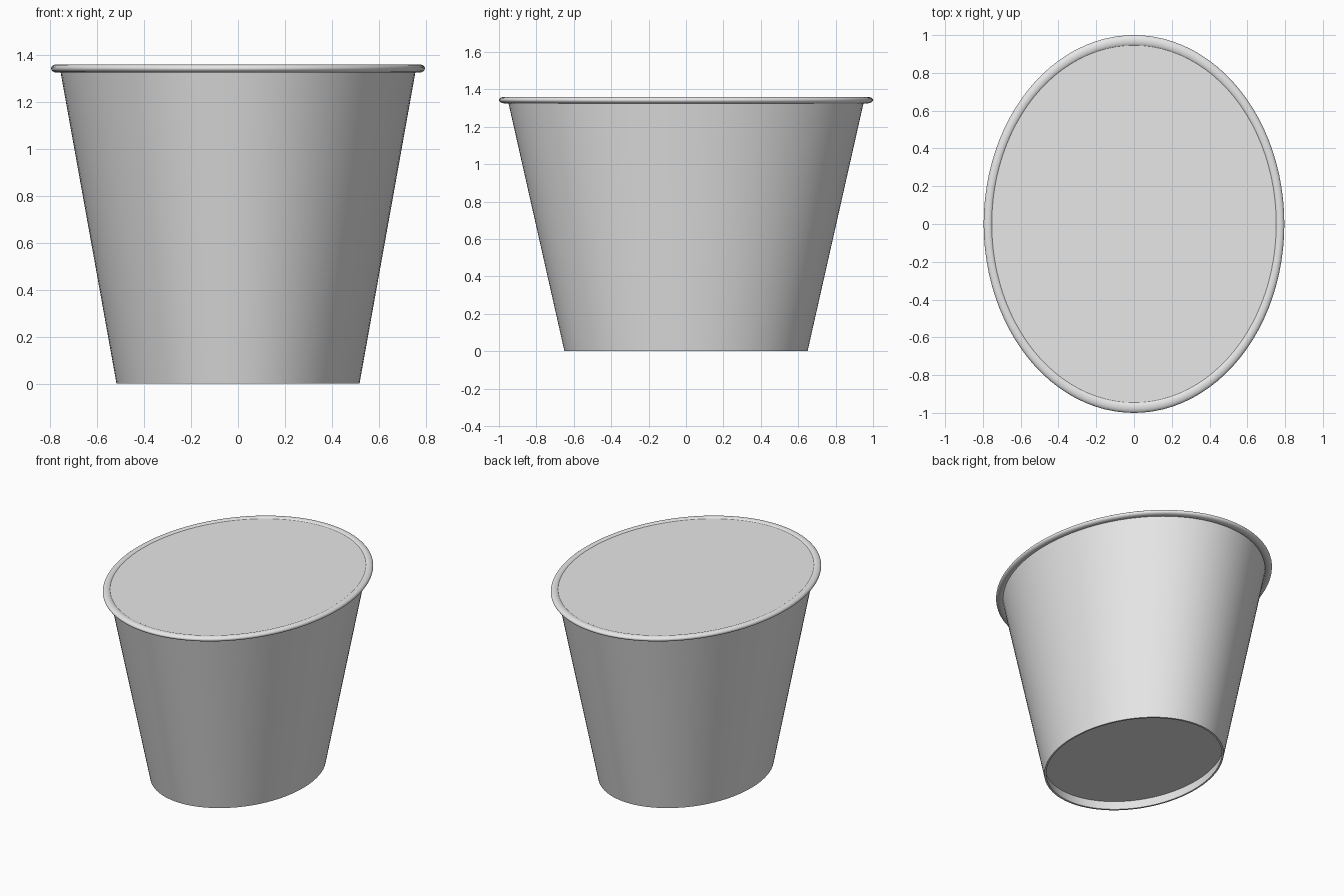
import bpy
import math

cube = bpy.data.objects.get("Cube")
if cube:
    bpy.data.objects.remove(cube, do_unlink=True)

SEGMENTS = 96
OVAL = 0.796          # width of the oval relative to its length
HEIGHT = 1.36
WALL = 0.014

grey = bpy.data.materials.new("light grey")
grey.use_nodes = True
grey.diffuse_color = (0.8, 0.8, 0.8, 1)
grey.node_tree.nodes["Principled BSDF"].inputs["Base Color"].default_value = (0.8, 0.8, 0.8, 1)


def oval_lathe(name, profile, closed=False, cap=False):
    """Sweep a (radius, z) profile round an oval; cap fills the only ring."""
    n = len(profile)
    verts = []
    for radius, z in profile:
        for i in range(SEGMENTS):
            a = math.tau * i / SEGMENTS
            verts.append((OVAL * radius * math.cos(a), radius * math.sin(a), z))
    faces = []
    for j in range(n if closed else n - 1):
        k = (j + 1) % n
        for i in range(SEGMENTS):
            i2 = (i + 1) % SEGMENTS
            faces.append((j * SEGMENTS + i, j * SEGMENTS + i2,
                          k * SEGMENTS + i2, k * SEGMENTS + i))
    if cap:
        faces.append(tuple(range((n - 1) * SEGMENTS, n * SEGMENTS)))
        faces.append(tuple(reversed(range(SEGMENTS))))
    mesh = bpy.data.meshes.new(name)
    mesh.from_pydata(verts, [], faces)
    mesh.materials.append(grey)
    obj = bpy.data.objects.new(name, mesh)
    bpy.context.collection.objects.link(obj)
    bpy.ops.object.select_all(action='DESELECT')
    obj.select_set(True)
    bpy.context.view_layer.objects.active = obj
    bpy.ops.object.shade_smooth_by_angle(angle=math.radians(35))
    return obj


def wall_radius(z):
    """Outer radius of the tapered wall at a height."""
    return 0.65 + (0.95 - 0.65) * z / 1.33


# Tapered wall with thickness, open underneath
top = 1.342
oval_lathe("cup_wall", [
    (wall_radius(0), 0), (wall_radius(top), top),
    (wall_radius(top) - WALL, top), (wall_radius(0) - WALL, 0)], closed=True)

# Base plate, recessed above the foot of the wall
base = 0.065
oval_lathe("recessed_base", [
    (wall_radius(base) - WALL / 2, base),
    (wall_radius(base) - WALL / 2, base + WALL)], cap=True)

# Rolled lip around the mouth
lip = []
for s in range(20):
    a = math.tau * s / 20
    lip.append((0.97 + 0.03 * math.cos(a), HEIGHT - 0.0175 + 0.0175 * math.sin(a)))
oval_lathe("rolled_rim", lip, closed=True)

# Flat lid sitting just inside the lip
oval_lathe("lid", [(0.952, HEIGHT - 0.02), (0.952, HEIGHT - 0.007)], cap=True)
